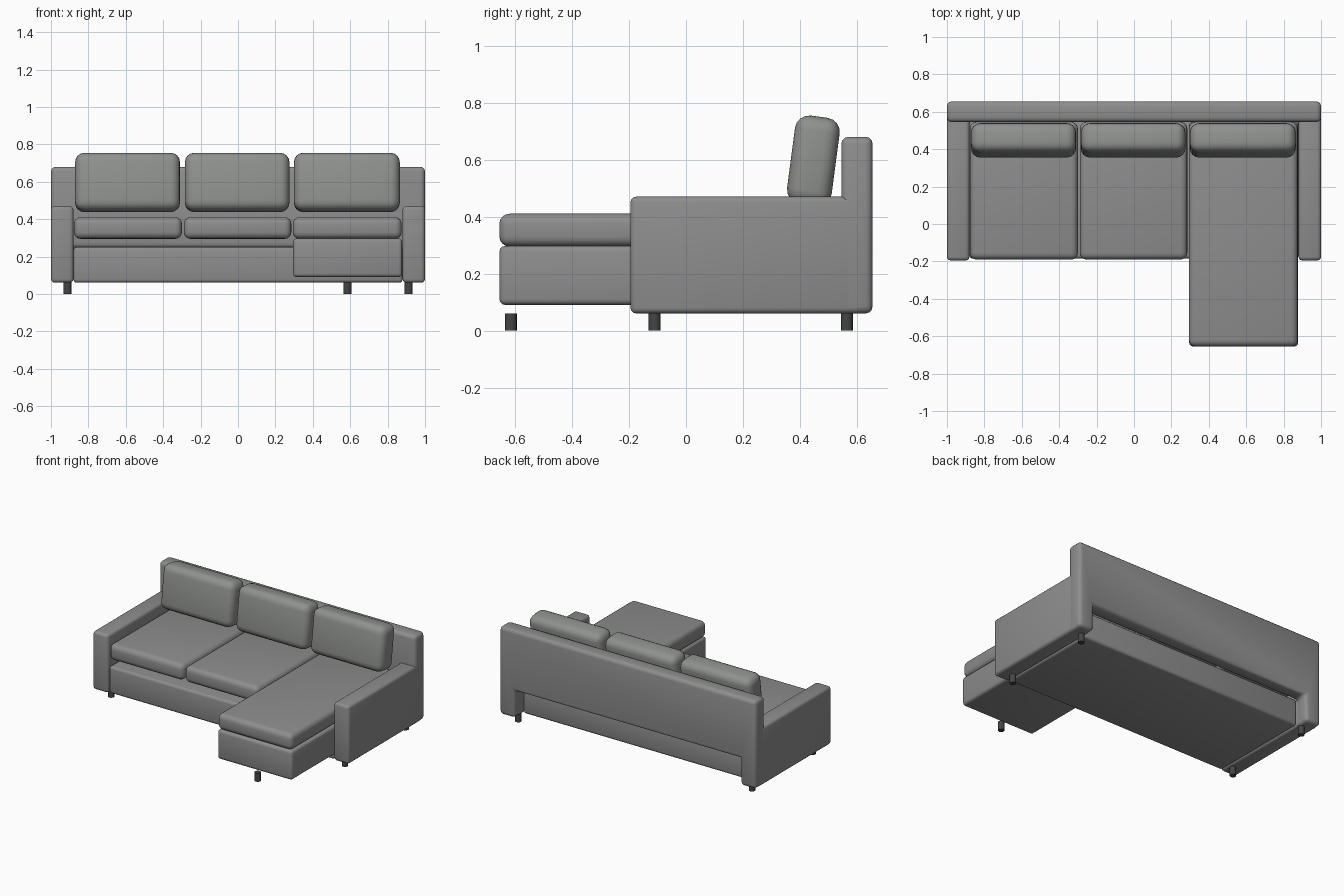
import bpy, bmesh, math

cube = bpy.data.objects.get("Cube")
if cube:
    bpy.data.objects.remove(cube, do_unlink=True)


def material(name, color):
    m = bpy.data.materials.new(name)
    m.use_nodes = True
    m.diffuse_color = (*color, 1)
    m.node_tree.nodes["Principled BSDF"].inputs["Base Color"].default_value = (*color, 1)
    return m


fabric = material("grey fabric", (0.27, 0.27, 0.27))
cushion_fabric = material("pillow fabric", (0.275, 0.285, 0.27))
leg_finish = material("dark leg", (0.06, 0.06, 0.06))


def finish(name, bm, mat, bevel=0, segments=3):
    bmesh.ops.recalc_face_normals(bm, faces=bm.faces)
    mesh = bpy.data.meshes.new(name)
    bm.to_mesh(mesh)
    bm.free()
    mesh.materials.append(mat)
    ob = bpy.data.objects.new(name, mesh)
    bpy.context.collection.objects.link(ob)
    bpy.ops.object.select_all(action="DESELECT")
    ob.select_set(True)
    bpy.context.view_layer.objects.active = ob
    if bevel:
        mod = ob.modifiers.new("soft edges", "BEVEL")
        mod.width, mod.segments = bevel, segments
        bpy.ops.object.modifier_apply(modifier=mod.name)
    bpy.ops.object.shade_smooth_by_angle(angle=math.radians(40))
    return ob


def box(name, x, y, z, mat, bevel, segments=3):
    """Rounded box from (min, max) ranges, with its origin at the centre."""
    bm = bmesh.new()
    bmesh.ops.create_cube(bm, size=1)
    bmesh.ops.scale(bm, vec=[r[1] - r[0] for r in (x, y, z)], verts=bm.verts)
    ob = finish(name, bm, mat, bevel, segments)
    ob.location = [sum(r) / 2 for r in (x, y, z)]
    return ob


# Backrest: upside-down U that reaches the floor line behind the arms
bm = bmesh.new()
outline = [(-1, .06), (-.88, .06), (-.88, .25), (.88, .25),
           (.88, .06), (1, .06), (1, .68), (-1, .68)]
face = bm.faces.new([bm.verts.new((x, .545, z)) for x, z in outline])
extruded = bmesh.ops.extrude_face_region(bm, geom=[face])
bmesh.ops.translate(bm, vec=(0, .11, 0),
                    verts=[v for v in extruded["geom"] if isinstance(v, bmesh.types.BMVert)])
finish("backrest", bm, fabric, .025)

# Arms
for side, x in (("left", (.88, 1)), ("right", (-1, -.88))):
    box(side + "_arm", x, (-.195, .62), (.06, .47), fabric, .02)

# Bases under the seat and the long section
box("seat_base", (-.88, .88), (-.185, .56), (.06, .25), fabric, .018)
box("chaise_base", (.295, .878), (-.655, .545), (.09, .297), fabric, .02)

# Seat cushions and leaning back pillows
for name, x, front in (("right", (-.877, -.3), -.19),
                       ("middle", (-.29, .285), -.19),
                       ("left", (.293, .875), -.655)):
    box(name + "_seat_cushion", x, (front, .545), (.295, .41), fabric, .035, 4)
    pillow = box(name + "_back_pillow", (x[0] + .006, x[1] - .01),
                 (.368, .526), (.44, .752), cushion_fabric, .05, 4)
    pillow.rotation_euler.x = math.radians(-7.5)

# Legs
feet = [(x, y) for x in (-.912, .912) for y in (-.11, .565)] + [(.585, -.615)]
for i, (x, y) in enumerate(feet):
    bm = bmesh.new()
    bmesh.ops.create_cone(bm, cap_ends=True, segments=16, radius1=.021, radius2=.021, depth=.06)
    finish("leg_%d" % (i + 1), bm, leg_finish).location = (x, y, .03)
